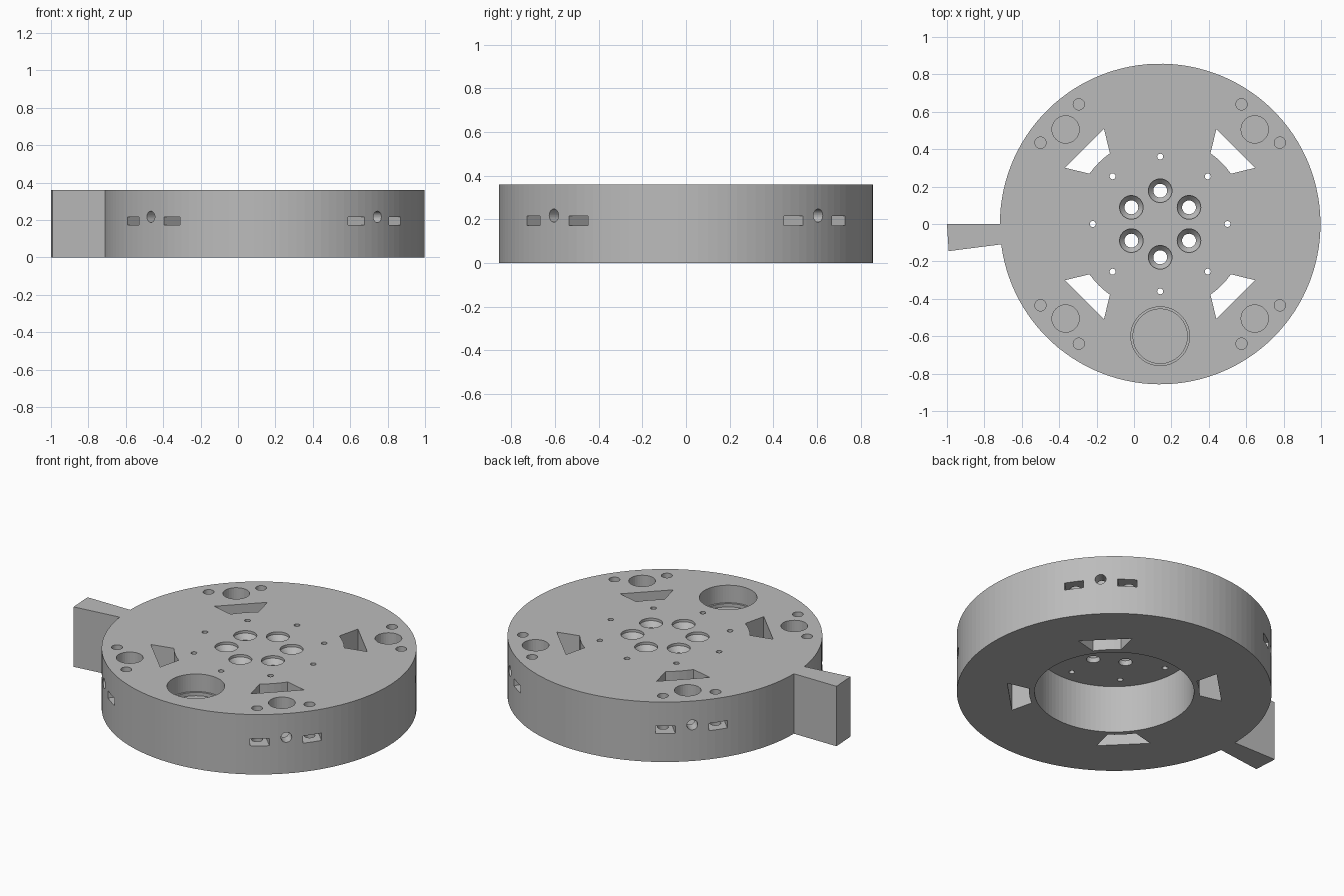
import bpy, bmesh, math
from mathutils import Matrix, Vector

CX, R, H = 0.14, 0.857, 0.36        # disc centre x, radius, height
DIAGONALS = [math.radians(45 + 90 * i) for i in range(4)]

cube = bpy.data.objects.get("Cube")
if cube:
    bpy.data.objects.remove(cube, do_unlink=True)

grey = bpy.data.materials.new("plain_grey")
grey.use_nodes = True
colour = (0.5, 0.5, 0.5, 1)
grey.diffuse_color = colour
grey.node_tree.nodes["Principled BSDF"].inputs["Base Color"].default_value = colour


def polar(r, a):
    return (r * math.cos(a), r * math.sin(a))


def stack(bm, rings, matrix=Matrix()):
    """Closed solid from rings of equal point count, bottom to top."""
    loops = [[bm.verts.new(matrix @ Vector(p)) for p in ring] for ring in rings]
    bm.faces.new(loops[0][::-1])
    bm.faces.new(loops[-1])
    n = len(loops[0])
    for low, high in zip(loops, loops[1:]):
        for i in range(n):
            j = (i + 1) % n
            bm.faces.new((low[i], low[j], high[j], high[i]))


def prism(bm, outline, z0, z1, matrix=Matrix()):
    stack(bm, [[(x, y, z) for x, y in outline] for z in (z0, z1)], matrix)


def lathe(bm, profile, matrix=Matrix(), n=32):
    """Turned solid from (radius, height) stations."""
    stack(bm, [[(*polar(r, math.tau * i / n), z) for i in range(n)]
               for r, z in profile], matrix)


def shift(x, y, z=0):
    return Matrix.Translation((x, y, z))


def make(name, bm):
    bmesh.ops.recalc_face_normals(bm, faces=bm.faces[:])
    mesh = bpy.data.meshes.new(name)
    bm.to_mesh(mesh)
    bm.free()
    obj = bpy.data.objects.new(name, mesh)
    bpy.context.collection.objects.link(obj)
    obj.location.x = CX
    mesh.materials.append(grey)
    return obj


# Disc with the radial arm in one outline
arm_angle = math.radians(7.3)
steps = 116
start, sweep = math.pi + arm_angle, math.tau - arm_angle
outline = [polar(R, start + sweep * i / steps) for i in range(steps + 1)]
outline += [polar(1.14, math.pi), polar(1.14, start)]
bm = bmesh.new()
prism(bm, outline, 0, H)
body = make("disc_body", bm)

# Bore, cable windows, corner sockets, screw holes and stepped round pocket
bm = bmesh.new()
lathe(bm, [(0.434, -0.05), (0.434, 0.285)], n=96)
inner = [polar(0.464, math.radians(d)) for d in (9.6, 4.8, 0, -4.8, -9.6)]
window = inner + [(0.572, -0.147), (0.572, 0.147)]
for a in DIAGONALS:
    turn = Matrix.Rotation(a, 4, 'Z')
    prism(bm, window, -0.05, H + 0.05, turn)
    lathe(bm, [(0.073, 0.15), (0.073, H + 0.05)], turn @ shift(0.715, 0))
    for side in (-1, 1):
        lathe(bm, [(0.03, 0.12), (0.03, H + 0.05)], turn @ shift(0.76, side * 0.145))
lathe(bm, [(0.145, 0.235), (0.145, 0.255), (0.157, 0.255), (0.157, H + 0.05)],
      shift(0, -0.6), 64)
cutters = [make("main_cutter", bm)]

# Countersunk holes and pin holes in the hub
bm = bmesh.new()
for i in range(6):
    lathe(bm, [(0.037, 0.2), (0.037, 0.315), (0.063, 0.345), (0.063, H + 0.02)],
          shift(*polar(0.178, math.radians(30 + 60 * i))))
for i in range(8):
    lathe(bm, [(0.016, 0.2), (0.016, H + 0.02)],
          shift(*polar(0.36, math.radians(45 * i))), 16)
cutters.append(make("hub_cutter", bm))

# Rim nut slots and round side holes
bm = bmesh.new()
for a in DIAGONALS:
    turn = Matrix.Rotation(a, 4, 'Z')
    lathe(bm, [(0.03, 0.72), (0.03, 0.95)],
          turn @ shift(0, 0, 0.217) @ Matrix.Rotation(math.pi / 2, 4, 'Y'))
    for side in (-1, 1):
        slot = [(0.7, 0.093), (0.95, 0.093), (0.95, 0.198), (0.7, 0.198)]
        prism(bm, [(x, side * y) for x, y in slot], 0.172, 0.216, turn)
cutters.append(make("rim_cutter", bm))

# Cut the body
bpy.context.view_layer.objects.active = body
for cutter in cutters:
    cutter.hide_render = True
    mod = body.modifiers.new(cutter.name, 'BOOLEAN')
    mod.operation = 'DIFFERENCE'
    mod.solver = 'EXACT'
    mod.object = cutter
    bpy.ops.object.modifier_apply(modifier=mod.name)
    bpy.data.objects.remove(cutter, do_unlink=True)
